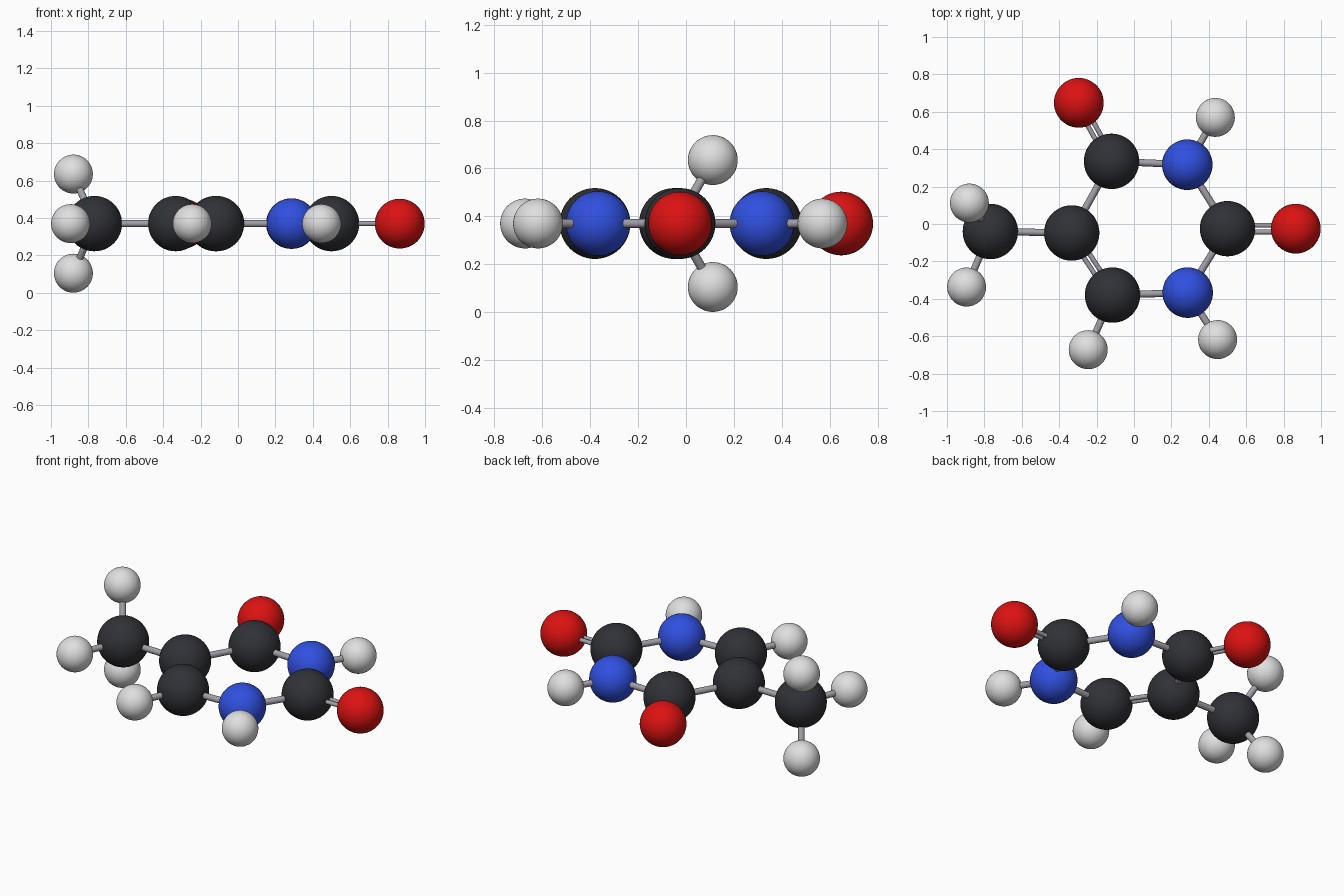
import bpy
from mathutils import Vector

cube = bpy.data.objects.get("Cube")
if cube:
    bpy.data.objects.remove(cube, do_unlink=True)


def material(name, rgb):
    mat = bpy.data.materials.new(name)
    mat.use_nodes = True
    mat.diffuse_color = (*rgb, 1)
    mat.node_tree.nodes["Principled BSDF"].inputs["Base Color"].default_value = (*rgb, 1)
    return mat


charcoal = material("charcoal", (0.03, 0.031, 0.038))
blue = material("blue", (0.03, 0.08, 0.75))
red = material("red", (0.72, 0.006, 0.006))
white = material("white", (0.74, 0.74, 0.74))
grey = material("rod grey", (0.36, 0.35, 0.39))

# Element: radius and material
ELEMENTS = {
    "carbon": (0.148, charcoal),
    "nitrogen": (0.135, blue),
    "oxygen": (0.133, red),
    "hydrogen": (0.104, white),
}
MID = 0.37      # height of the flat ring
LIFT = 0.265    # rise and drop of the two out-of-plane hydrogens

# Atom name: x, y, height offset from the ring plane
ATOMS = {
    "carbon_back": (-0.12, 0.335, 0),
    "nitrogen_back": (0.285, 0.317, 0),
    "carbon_side": (0.50, -0.025, 0),
    "nitrogen_front": (0.287, -0.367, 0),
    "carbon_front": (-0.115, -0.38, 0),
    "carbon_inner": (-0.333, -0.048, 0),
    "carbon_methyl": (-0.768, -0.04, 0),
    "oxygen_back": (-0.295, 0.648, 0),
    "oxygen_side": (0.865, -0.025, 0),
    "hydrogen_back": (0.435, 0.57, 0),
    "hydrogen_front": (0.447, -0.618, 0),
    "hydrogen_ring": (-0.245, -0.672, 0),
    "hydrogen_methyl_flat": (-0.895, -0.337, 0),
    "hydrogen_methyl_upper": (-0.88, 0.112, LIFT),
    "hydrogen_methyl_lower": (-0.88, 0.112, -LIFT),
}
SINGLE = [
    ("carbon_back", "nitrogen_back"),
    ("nitrogen_back", "carbon_side"),
    ("carbon_side", "nitrogen_front"),
    ("nitrogen_front", "carbon_front"),
    ("carbon_inner", "carbon_back"),
    ("carbon_inner", "carbon_methyl"),
    ("nitrogen_back", "hydrogen_back"),
    ("nitrogen_front", "hydrogen_front"),
    ("carbon_front", "hydrogen_ring"),
    ("carbon_methyl", "hydrogen_methyl_flat"),
    ("carbon_methyl", "hydrogen_methyl_upper"),
    ("carbon_methyl", "hydrogen_methyl_lower"),
]
DOUBLE = [
    ("carbon_front", "carbon_inner"),
    ("carbon_back", "oxygen_back"),
    ("carbon_side", "oxygen_side"),
]


def finish(name, mat):
    obj = bpy.context.object
    obj.name = name
    obj.data.materials.append(mat)
    bpy.ops.object.shade_smooth_by_angle()


def place(name):
    x, y, rise = ATOMS[name]
    return Vector((x, y, MID + rise))


def rod(name, start, end, radius):
    span = end - start
    bpy.ops.mesh.primitive_cylinder_add(
        vertices=20, radius=radius, depth=span.length, location=(start + end) / 2,
        rotation=span.to_track_quat("Z", "Y").to_euler())
    finish(name, grey)


# Atom balls
for name in ATOMS:
    radius, mat = ELEMENTS[name.split("_")[0]]
    bpy.ops.mesh.primitive_uv_sphere_add(
        segments=48, ring_count=24, radius=radius, location=place(name))
    finish(name, mat)

# Single bonds
for a, b in SINGLE:
    rod(f"bond_{a}_to_{b}", place(a), place(b), 0.019)

# Double bonds: two thin rods side by side in the ring plane
for a, b in DOUBLE:
    start, end = place(a), place(b)
    side = (end - start).cross(Vector((0, 0, 1))).normalized() * 0.018
    for label, offset in (("first", side), ("second", -side)):
        rod(f"{label}_double_bond_{a}_to_{b}", start + offset, end + offset, 0.013)
